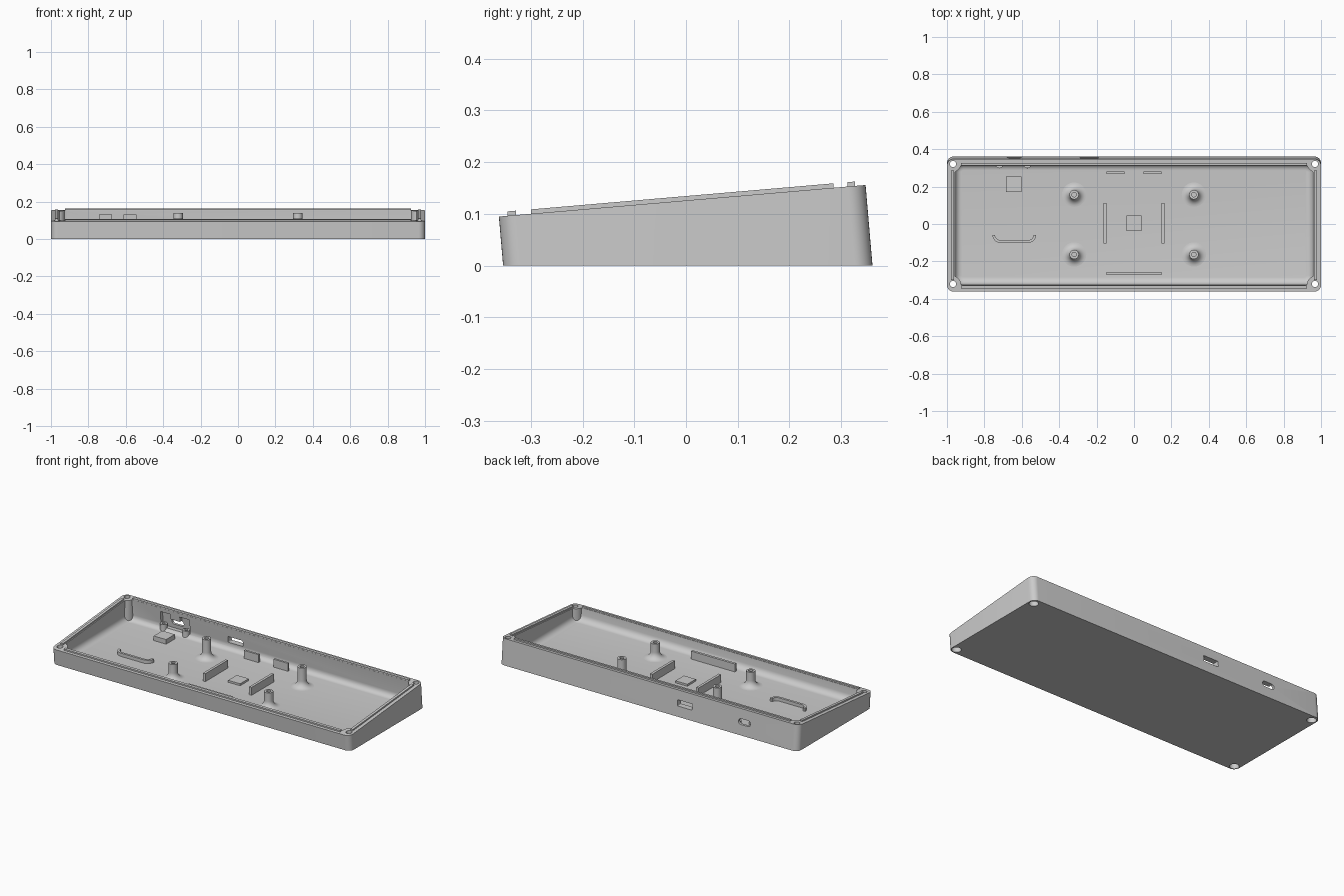
import bpy, bmesh, math
from math import sin, cos, pi

cube = bpy.data.objects.get("Cube")
if cube:
    bpy.data.objects.remove(cube, do_unlink=True)

grey = bpy.data.materials.new("plain_grey")
grey.use_nodes = True
COLOUR = (0.6, 0.6, 0.6, 1)
grey.diffuse_color = COLOUR
grey.node_tree.nodes["Principled BSDF"].inputs["Base Color"].default_value = COLOUR

LEAN = 0.086      # walls lean forward, square to the sloped rim
FLOOR = 0.022


def rim(y):
    return 0.126 + LEAN * y


def rounded(hx, hy, r, cy=0.0, cx=0.0, steps=8):
    pts = []
    for k, (sx, sy) in enumerate([(1, 1), (-1, 1), (-1, -1), (1, -1)]):
        for i in range(steps + 1):
            a = (k + i / steps) * pi / 2
            pts.append((cx + sx * (hx - r) + r * cos(a), cy + sy * (hy - r) + r * sin(a)))
    return pts


def circle(x, y, r, n=32):
    return [(x + r * cos(2 * pi * i / n), y + r * sin(2 * pi * i / n)) for i in range(n)]


def rect(x0, x1, y0, y1):
    return [(x0, y0), (x1, y0), (x1, y1), (x0, y1)]


def loft(name, rings, cap=True, closed=False, angle=30):
    """Skin a stack of equal rings of 3D points."""
    bm = bmesh.new()
    loops = [[bm.verts.new(p) for p in ring] for ring in rings]
    n = len(loops[0])
    pairs = list(zip(loops, loops[1:])) + ([(loops[-1], loops[0])] if closed else [])
    for a, b in pairs:
        for i in range(n):
            j = (i + 1) % n
            bm.faces.new((a[i], a[j], b[j], b[i]))
    if cap and not closed:
        bm.faces.new(loops[0][::-1])
        bm.faces.new(loops[-1])
    bmesh.ops.recalc_face_normals(bm, faces=bm.faces)
    mesh = bpy.data.meshes.new(name)
    bm.to_mesh(mesh)
    bm.free()
    obj = bpy.data.objects.new(name, mesh)
    bpy.context.collection.objects.link(obj)
    mesh.materials.append(grey)
    smooth(obj, angle)
    return obj


def smooth(obj, angle=30):
    bpy.ops.object.select_all(action='DESELECT')
    obj.select_set(True)
    bpy.context.view_layer.objects.active = obj
    bpy.ops.object.shade_smooth_by_angle(angle=math.radians(angle))


def prism(name, outline, z0, z1):
    return loft(name, [[(x, y, z0) for x, y in outline], [(x, y, z1) for x, y in outline]])


def leaning(outline, z):
    return [(x, y - LEAN * z, z) for x, y in outline]


def sloped_top(outline, up=0.0):
    ring = []
    for x, y in outline:
        z = (rim(y) + up) / (1 + LEAN * LEAN)
        ring.append((x, y - LEAN * z, z))
    return ring


def cut(target, cutter):
    bpy.ops.object.select_all(action='DESELECT')
    bpy.context.view_layer.objects.active = target
    target.select_set(True)
    mod = target.modifiers.new("cut", 'BOOLEAN')
    mod.operation = 'DIFFERENCE'
    mod.solver = 'EXACT'
    mod.object = cutter
    bpy.ops.object.modifier_apply(modifier=mod.name)
    bpy.data.objects.remove(cutter, do_unlink=True)


# Tray shell
MID = 0.0035
outer = rounded(1.0, 0.357, 0.035, MID)
tray = loft("tray_shell", [leaning(outer, 0), sloped_top(outer)])

# Cavity with a filleted floor edge, notched by the corner screw bosses
FILLET = 0.035
rings = []
for i in range(7):
    a = i / 6 * pi / 2
    inset = FILLET * (1 - sin(a))
    shape = rounded(0.957 - inset, 0.321 - inset, 0.045 - inset, MID)
    rings.append(leaning(shape, FLOOR + FILLET * (1 - cos(a))))
rings.append(sloped_top(shape, 0.1))
cavity = loft("cavity_cutter", rings)
screws = [(sx * 0.968, sy * 0.321) for sx in (-1, 1) for sy in (-1, 1)]
for x, y in screws:
    cut(cavity, prism("boss_cutter", circle(x, y, 0.042), -0.1, 0.4))
cut(tray, cavity)

# Screw holes with counterbores underneath
for x, y in screws:
    cut(tray, prism("screw_cutter", circle(x, y, 0.017), -0.1, 0.4))
    cut(tray, prism("counterbore_cutter", circle(x, y, 0.026), -0.1, 0.05))


# Rear ports and the stepped pocket around the round-ended one
def port(x, z, hx, hz, r):
    shape = rounded(hx, hz, r, z, x)
    cut(tray, loft("port_cutter", [[(px, y, pz) for px, pz in shape] for y in (0.29, 0.42)]))


port(-0.24, 0.08, 0.05, 0.018, 0.004)
port(-0.64, 0.08, 0.04, 0.017, 0.016)
for x0, x1, top in [(-0.74, -0.675, 0.13), (-0.68, -0.605, 0.1), (-0.61, -0.545, 0.13)]:
    shape = rect(x0, x1, 0.28, 0.345)
    cut(tray, loft("pocket_cutter", [leaning(shape, 0.04), leaning(shape, top)]))
smooth(tray)


# Raised lip inside the rim
def lip(name, x0, x1, y0, y1):
    shape = rect(x0, x1, y0, y1)
    loft(name, [[(x, y, rim(y) + up) for x, y in shape] for up in (-0.004, 0.0085)])


lip("front_lip", -0.925, 0.925, -0.345, -0.329)
lip("back_lip", -0.925, 0.925, 0.312, 0.327)
lip("left_lip", 0.963, 0.979, -0.30, 0.285)
lip("right_lip", -0.979, -0.963, -0.30, 0.285)


# Hollow standoffs flaring into the floor
def standoff(name, x, y, top, r, hole, flare):
    profile = [(hole, FLOOR + 0.01), (hole, top), (r, top)]
    for i in range(9):
        a = i / 8 * pi / 2
        profile.append((r + flare * (1 - cos(a)), FLOOR + flare * (1 - sin(a))))
    profile.append((r + flare, FLOOR - 0.004))
    loft(name, [[(px, py, z) for px, py in circle(x, y, rad)] for rad, z in profile])


for side, x in (("left", 0.32), ("right", -0.32)):
    for end, y in (("front", -0.163), ("back", 0.157)):
        standoff(f"{end}_{side}_standoff", x, y, rim(y) + 0.001, 0.025, 0.012, 0.04)
for side, x in (("left", -0.57), ("right", -0.72)):
    standoff(f"port_{side}_post", x, 0.318, 0.062, 0.02, 0.009, 0.002)

# Floor ribs and pads
BASE = FLOOR - 0.004
for side, x in (("left", 0.155), ("right", -0.155)):
    prism(f"{side}_rib", rect(x - 0.008, x + 0.008, -0.103, 0.112), BASE, 0.07)
prism("back_left_rib", rect(0.05, 0.147, 0.267, 0.28), BASE, 0.07)
prism("back_right_rib", rect(-0.147, -0.05, 0.267, 0.28), BASE, 0.07)
prism("front_rib", rect(-0.147, 0.147, -0.272, -0.257), BASE, 0.07)
prism("centre_pad", rect(-0.04, 0.04, -0.037, 0.045), BASE, 0.034)
prism("side_pad", rect(-0.685, -0.602, 0.172, 0.255), BASE, 0.05)

# Curved cable guide: a band along a U-shaped path
path = []
for i in range(9):
    a = pi + i / 8 * pi / 2
    path.append((-0.715 + 0.035 * cos(a), -0.058 + 0.035 * sin(a), cos(a), sin(a)))
path += [(-1.28 - x, y, -nx, ny) for x, y, nx, ny in reversed(path)]
W = 0.007
band = []
for x, y, nx, ny in path:
    band.append([(x + s * W * nx, y + s * W * ny, z)
                 for s, z in ((-1, BASE), (1, BASE), (1, 0.042), (-1, 0.042))])
loft("cable_guide", band)
